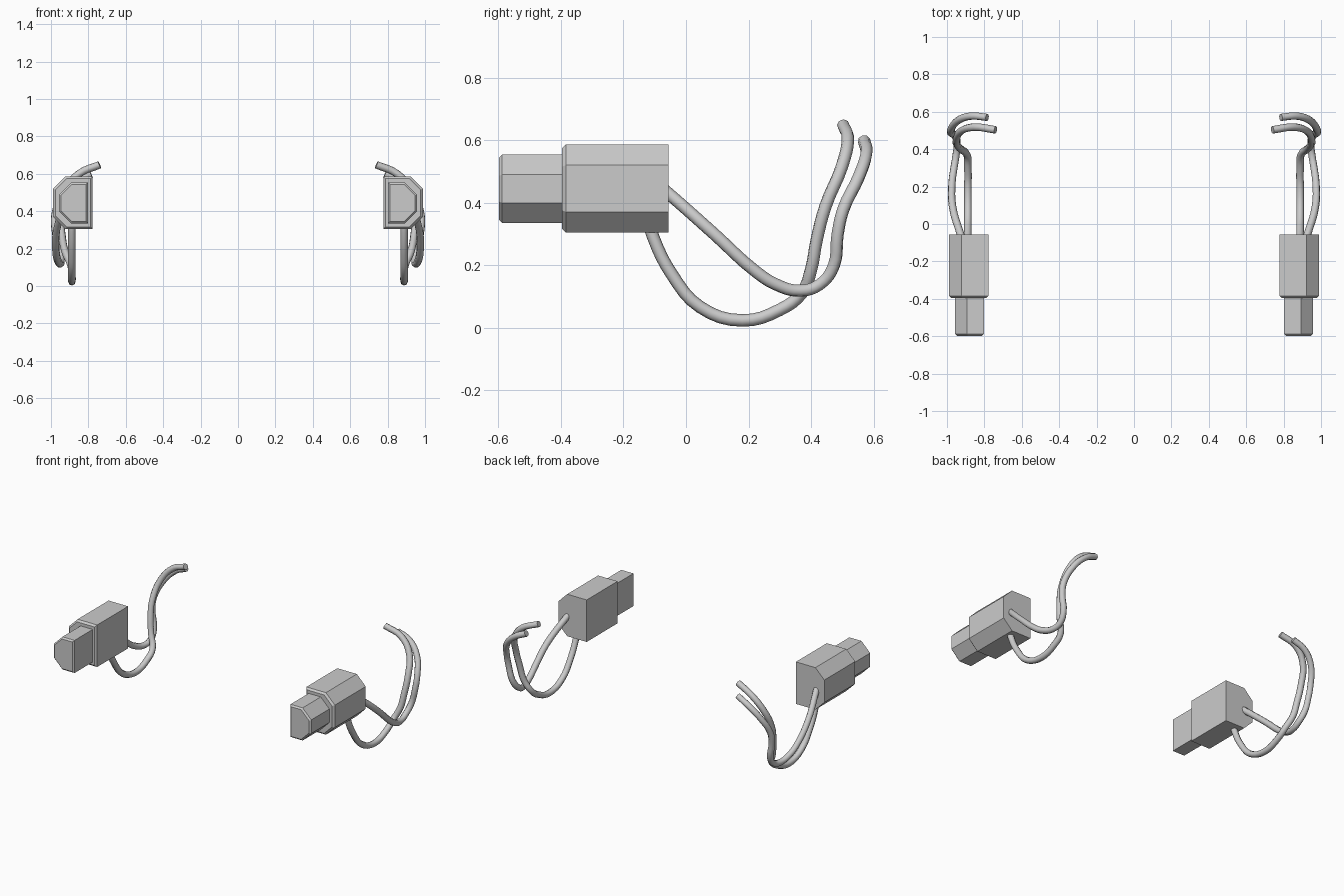
import bpy, bmesh

if "Cube" in bpy.data.objects:
    bpy.data.objects.remove(bpy.data.objects["Cube"])


def housing(name, s, x0, x1, y0, y1, z0, z1, chamfer, bevel):
    """Block with two chamfered outer edges and a bevelled front rim."""
    c = chamfer
    profile = [(x0, z0), (x1 - c, z0), (x1, z0 + c),
               (x1, z1 - c), (x1 - c, z1), (x0, z1)]
    bm = bmesh.new()
    front = bm.faces.new([bm.verts.new((s * x, y0, z)) for x, z in profile])
    rim = list(front.edges)
    ext = bmesh.ops.extrude_face_region(bm, geom=[front], use_keep_orig=True)
    moved = [v for v in ext["geom"] if isinstance(v, bmesh.types.BMVert)]
    bmesh.ops.translate(bm, verts=moved, vec=(0, y1 - y0, 0))
    bmesh.ops.recalc_face_normals(bm, faces=bm.faces)
    bmesh.ops.bevel(bm, geom=rim, offset=bevel, segments=1,
                    affect='EDGES', profile=0.5)
    bmesh.ops.recalc_face_normals(bm, faces=bm.faces)
    me = bpy.data.meshes.new(name)
    bm.to_mesh(me)
    bm.free()
    ob = bpy.data.objects.new(name, me)
    bpy.context.collection.objects.link(ob)


def wire(name, s, points, radius=0.02):
    """Round cable swept along a smooth path."""
    cu = bpy.data.curves.new(name, 'CURVE')
    cu.dimensions = '3D'
    cu.bevel_depth = radius
    cu.bevel_resolution = 2
    cu.resolution_u = 4
    cu.use_fill_caps = True
    sp = cu.splines.new('BEZIER')
    sp.bezier_points.add(len(points) - 1)
    for bp, (x, y, z) in zip(sp.bezier_points, points):
        bp.co = (s * x, y, z)
        bp.handle_left_type = bp.handle_right_type = 'AUTO'
    sp.use_smooth = True
    ob = bpy.data.objects.new(name, cu)
    bpy.context.collection.objects.link(ob)


# Cable paths for the right-hand side (x, y, z)
lower_path = [(0.888, -0.125, 0.36), (0.888, -0.105, 0.29), (0.888, -0.045, 0.17),
              (0.888, 0.045, 0.066), (0.888, 0.18, 0.023), (0.888, 0.30, 0.057),
              (0.893, 0.37, 0.11), (0.925, 0.40, 0.185), (0.942, 0.418, 0.28),
              (0.95, 0.447, 0.39), (0.925, 0.497, 0.51), (0.85, 0.518, 0.60),
              (0.74, 0.503, 0.648)]
upper_path = [(0.91, -0.11, 0.475), (0.927, -0.057, 0.43), (0.970, 0.093, 0.297),
              (0.973, 0.22, 0.182), (0.965, 0.284, 0.14), (0.952, 0.364, 0.118),
              (0.945, 0.428, 0.138), (0.957, 0.473, 0.198), (0.977, 0.485, 0.297),
              (0.979, 0.503, 0.377), (0.943, 0.552, 0.48), (0.87, 0.577, 0.557),
              (0.785, 0.57, 0.598)]

# Mirrored pair of connectors
for side, s in (("right", 1), ("left", -1)):
    housing(side + "_connector_body", s, 0.777, 0.988, -0.396, -0.056,
            0.304, 0.586, 0.066, 0.012)
    housing(side + "_connector_plug", s, 0.802, 0.956, -0.598, -0.39,
            0.335, 0.554, 0.064, 0.01)
    wire(side + "_lower_wire", s, lower_path)
    wire(side + "_upper_wire", s, upper_path)
